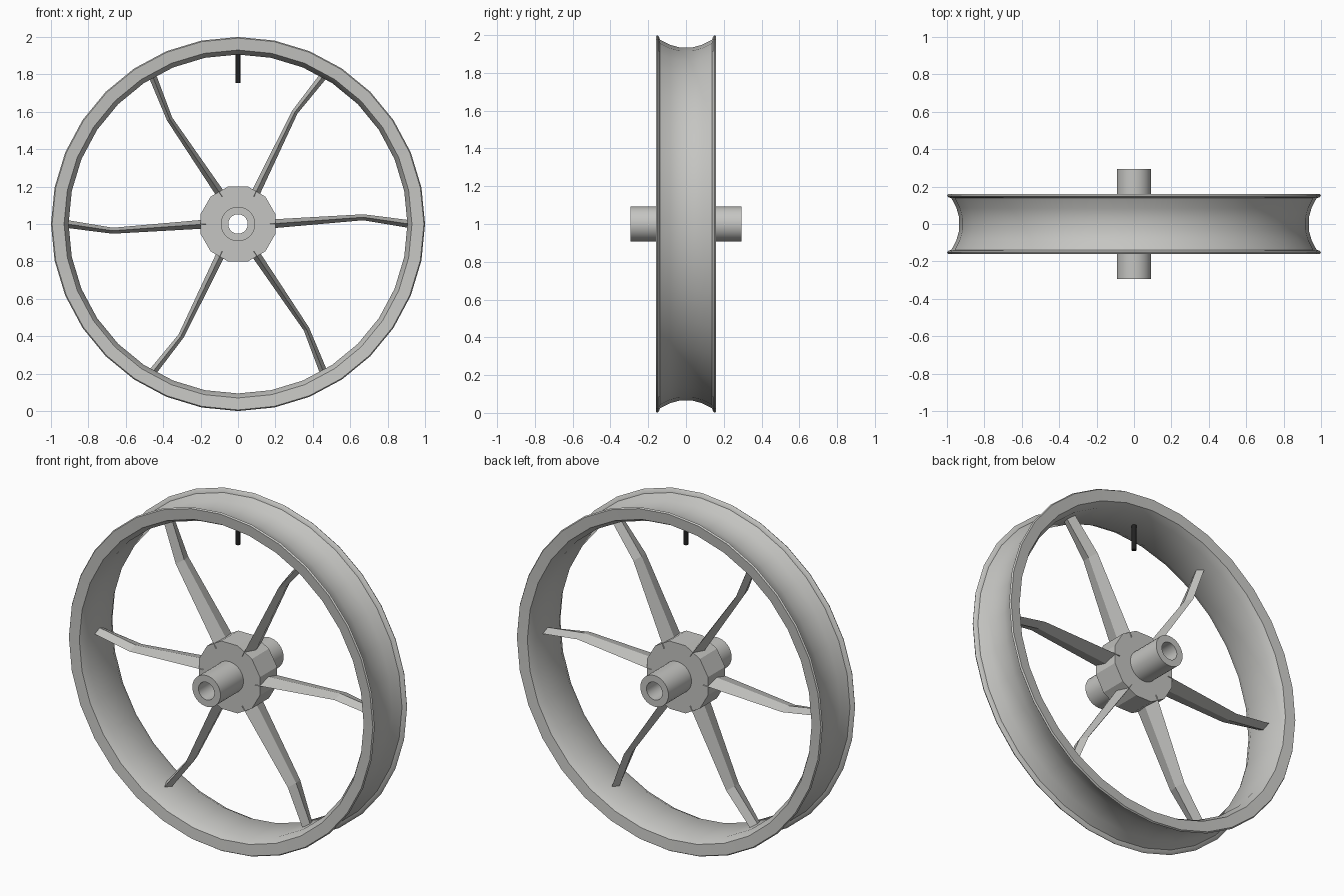
import bpy
import bmesh
from math import sin, cos, pi, radians

cube = bpy.data.objects.get("Cube")
if cube:
    bpy.data.objects.remove(cube, do_unlink=True)


def material(name, color):
    m = bpy.data.materials.new(name)
    m.use_nodes = True
    m.diffuse_color = color
    m.node_tree.nodes["Principled BSDF"].inputs["Base Color"].default_value = color
    return m


METAL = material("light grey metal", (0.56, 0.56, 0.54, 1))
BLACK = material("black rubber", (0.015, 0.015, 0.015, 1))
CENTRE = 1.0


def finish(name, bm, mat, angle=None):
    bmesh.ops.recalc_face_normals(bm, faces=bm.faces)
    mesh = bpy.data.meshes.new(name)
    bm.to_mesh(mesh)
    bm.free()
    mesh.materials.append(mat)
    ob = bpy.data.objects.new(name, mesh)
    ob.location.z = CENTRE
    bpy.context.collection.objects.link(ob)
    if angle:
        bpy.ops.object.select_all(action="DESELECT")
        ob.select_set(True)
        bpy.context.view_layer.objects.active = ob
        bpy.ops.object.shade_smooth_by_angle(angle=radians(angle))
    return ob


def bridge(bm, a, b):
    n = len(a)
    for i in range(n):
        j = (i + 1) % n
        bm.faces.new((a[i], a[j], b[j], b[i]))


def lathe(name, profile, sides, mat, angle=None, start=0):
    """Spin a closed (radius, y) profile around the wheel axis."""
    bm = bmesh.new()
    rings = []
    for s in range(sides):
        a = start + 2 * pi * s / sides
        rings.append([bm.verts.new((r * cos(a), y, r * sin(a))) for r, y in profile])
    for s in range(sides):
        bridge(bm, rings[s], rings[(s + 1) % sides])
    return finish(name, bm, mat, angle)


# Rim: concave tyre bed, rolled flanges and a chamfered inner lip
half = [(0.935, 0.035), (0.949, 0.085), (0.976, 0.138), (0.992, 0.143), (1.0, 0.151),
        (0.994, 0.16), (0.93, 0.154), (0.906, 0.11)]
lathe("rim", half + [(r, -y) for r, y in reversed(half)], 32, METAL, 35)

# Hub: twelve-sided drum, with the axle tube running through it
lathe("hub", [(0.07, -0.08), (0.207, -0.08), (0.207, 0.08), (0.07, 0.08)],
      12, METAL, start=pi / 12)
lathe("axle_tube", [(0.052, -0.295), (0.092, -0.295), (0.092, 0.295), (0.052, 0.295)],
      32, METAL, 35)

# Spokes: kinked, tapering bars of diamond section
# each station is distance, sideways offset, half depth, half thickness
stations = [(0.17, 0.0, 0.085, 0.024), (0.67, 0.036, 0.058, 0.016), (0.915, 0.0, 0.045, 0.021)]
for k in range(6):
    a = k * pi / 3
    bm = bmesh.new()
    rings = []
    for d, off, depth, thick in stations:
        ring = []
        for y, t in ((-depth, 0), (0, thick), (depth, 0), (0, -thick)):
            s = off + t
            ring.append(bm.verts.new((d * cos(a) - s * sin(a), y, d * sin(a) + s * cos(a))))
        rings.append(ring)
    for lower, upper in zip(rings, rings[1:]):
        bridge(bm, lower, upper)
    bm.faces.new(rings[0])
    bm.faces.new(rings[-1])
    finish(f"spoke_{k + 1}", bm, METAL)

# Valve stem hanging from the top of the rim
bm = bmesh.new()
bmesh.ops.create_cone(bm, cap_ends=True, segments=12, radius1=0.013, radius2=0.013, depth=0.16)
bmesh.ops.translate(bm, verts=bm.verts, vec=(0, 0, 0.835))
finish("valve_stem", bm, BLACK, 35)
